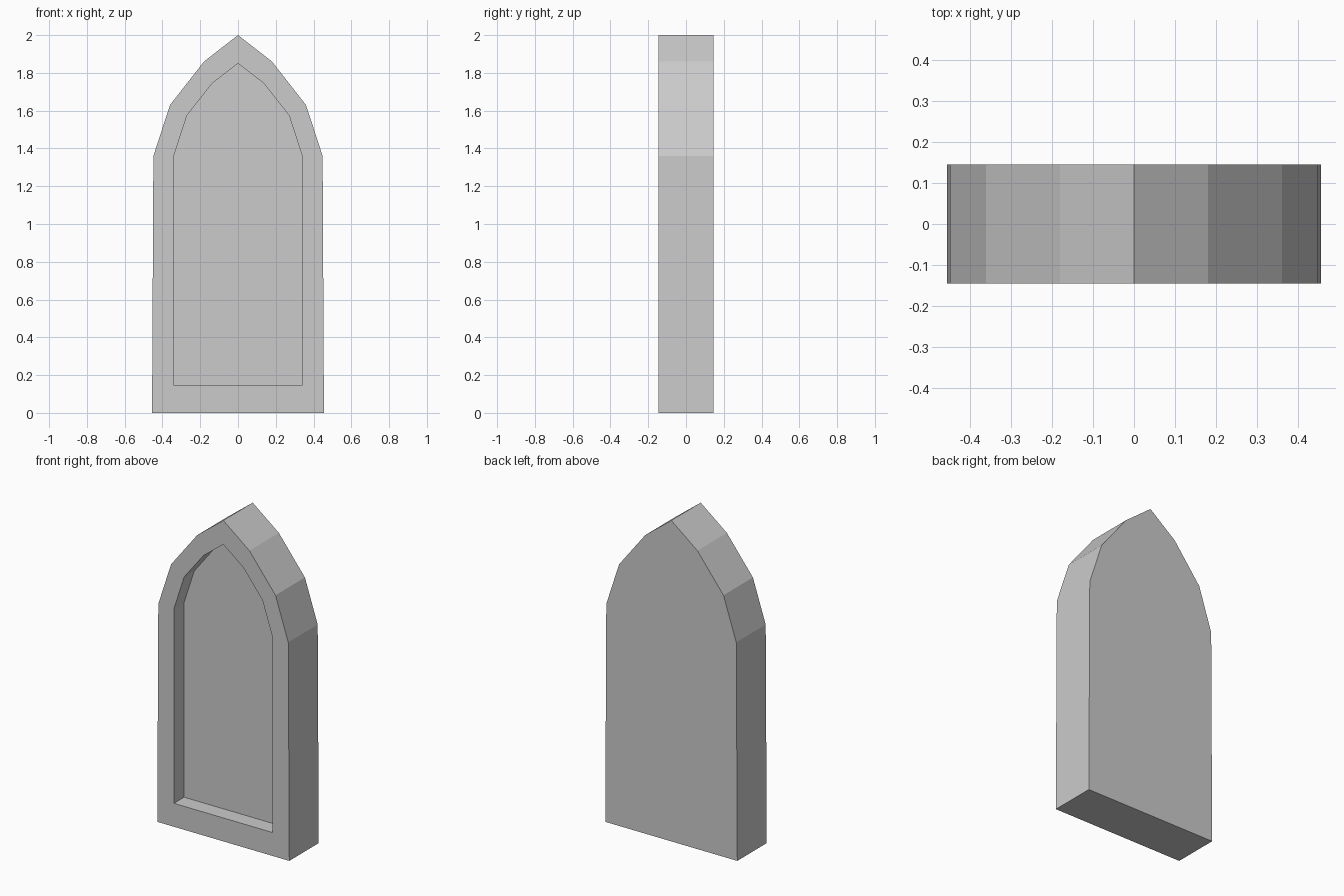
import bpy, bmesh

if "Cube" in bpy.data.objects:
    bpy.data.objects.remove(bpy.data.objects["Cube"])

FRONT, BACK, RECESS = -0.145, 0.145, -0.045


def arch(half, apex):
    """Mirror the right-hand side of a pointed arch, bottom to top."""
    return half + [(0.0, apex)] + [(-x, z) for x, z in reversed(half)]


outer = arch([(0.455, 0.0), (0.448, 1.36), (0.36, 1.63), (0.18, 1.86)], 2.0)
inner = arch([(0.34, 0.146), (0.34, 1.36), (0.27, 1.575), (0.136, 1.745)], 1.85)

bm = bmesh.new()


def loop(profile, y):
    return [bm.verts.new((x, y, z)) for x, z in profile]


def bridge(a, b):
    n = len(a)
    for i in range(n):
        j = (i + 1) % n
        bm.faces.new((a[i], a[j], b[j], b[i]))


# Back, sides, front border, recess walls and recessed panel
loops = [loop(outer, BACK), loop(outer, FRONT), loop(inner, FRONT), loop(inner, RECESS)]
for a, b in zip(loops, loops[1:]):
    bridge(a, b)
bm.faces.new(loops[0])
bm.faces.new(loops[-1])
bmesh.ops.recalc_face_normals(bm, faces=bm.faces[:])

mesh = bpy.data.meshes.new("arched_window_niche")
bm.to_mesh(mesh)
bm.free()
window = bpy.data.objects.new("arched_window_niche", mesh)
bpy.context.collection.objects.link(window)
